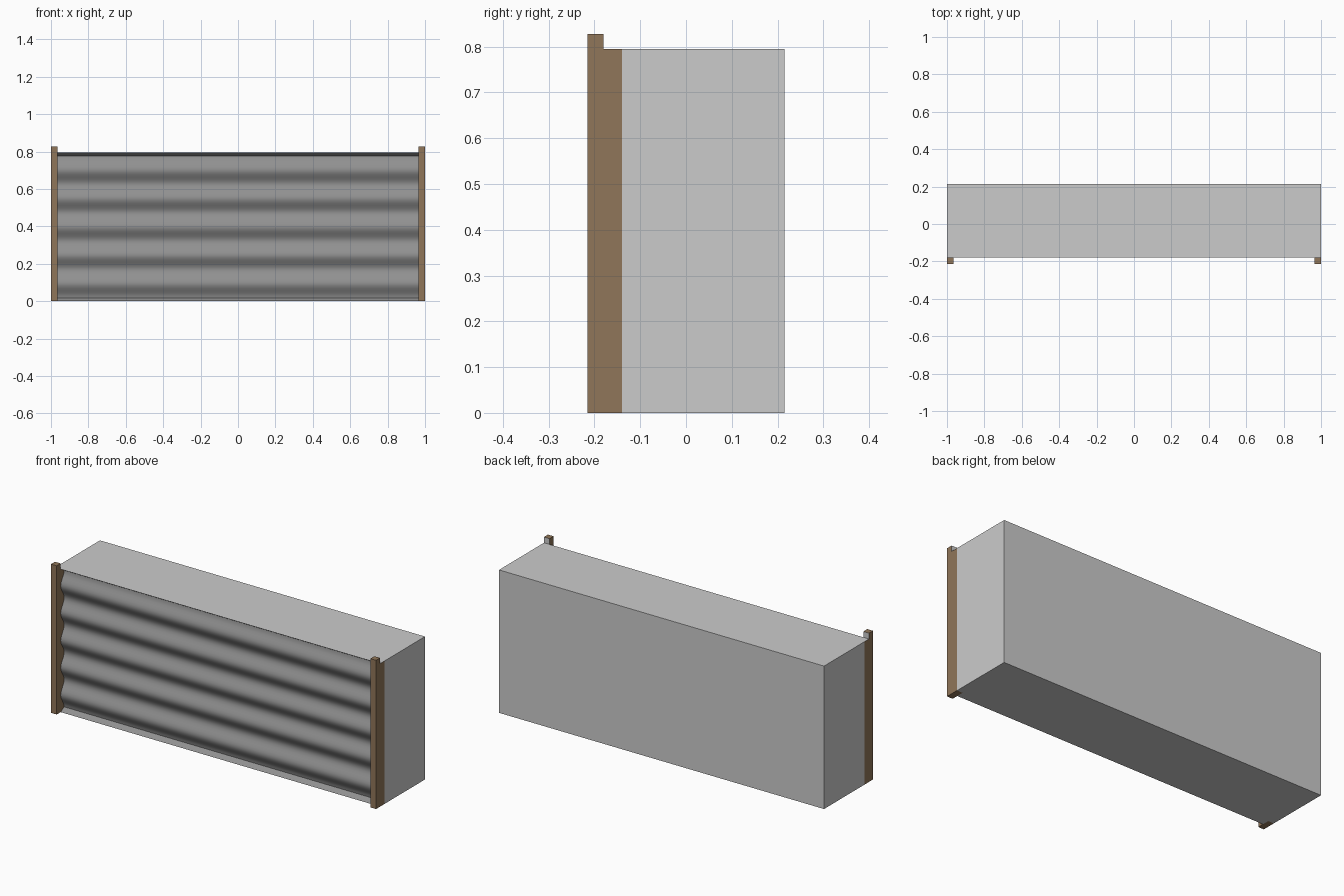
import bpy, bmesh, math

if "Cube" in bpy.data.objects:
    bpy.data.objects.remove(bpy.data.objects["Cube"])

W, H = 1.0, 0.795            # half width, wall height
BACK, SEAT = 0.215, -0.14    # rear of the fill, rear of the facing
FACE, FRONT = -0.18, -0.215  # front of the facing, front of the posts
POST_W, POST_H = 0.035, 0.827
LIP, WAVES, STEPS = 0.018, 5, 12


def material(name, colour):
    m = bpy.data.materials.new(name)
    m.diffuse_color = (*colour, 1)
    m.use_nodes = True
    m.node_tree.nodes["Principled BSDF"].inputs["Base Color"].default_value = m.diffuse_color
    return m


def extrude_x(name, profile, x0, x1):
    """Extrude a (y, z) profile from x0 to x1."""
    bm = bmesh.new()
    face = bm.faces.new([bm.verts.new((x0, y, z)) for y, z in profile])
    out = bmesh.ops.extrude_face_region(bm, geom=[face])["geom"]
    bmesh.ops.translate(bm, vec=(x1 - x0, 0, 0),
                        verts=[v for v in out if isinstance(v, bmesh.types.BMVert)])
    bmesh.ops.recalc_face_normals(bm, faces=bm.faces)
    mesh = bpy.data.meshes.new(name)
    bm.to_mesh(mesh)
    bm.free()
    obj = bpy.data.objects.new(name, mesh)
    bpy.context.collection.objects.link(obj)
    return obj


brown = material("post_brown", (0.28, 0.18, 0.10))
dark = material("facing_grey", (0.28, 0.28, 0.28))

# Fill block behind the facing
extrude_x("fill_block", [(SEAT, 0), (BACK, 0), (BACK, H), (SEAT, H)], -W, W)

# Corrugated facing with a thin lip at the top and bottom
n = WAVES * STEPS
wave = []
for i in range(n + 1):
    bulge = 0.5 - 0.5 * math.cos(2 * math.pi * i / STEPS)
    wave.append((-0.15 - 0.03 * bulge, LIP + (H - 2 * LIP) * i / n))
profile = [(SEAT, 0), (FACE, 0)] + wave + [(FACE, H), (SEAT, H)]
facing = extrude_x("corrugated_facing", profile, -W + POST_W, W - POST_W)
facing.data.materials.append(dark)
facing.data.materials.append(None)
for p in facing.data.polygons:
    if abs(p.normal.z) > 0.99:       # top and bottom stay plain grey
        p.material_index = 1
bpy.context.view_layer.objects.active = facing
facing.select_set(True)
bpy.ops.object.shade_smooth_by_angle(angle=math.radians(40))
facing.select_set(False)

# Stepped posts at both ends, with plain grey backs and ledges
post_profile = [(FRONT, 0), (SEAT, 0), (SEAT, H), (FACE, H),
                (FACE, POST_H), (FRONT, POST_H)]
for side, x0 in (("left", -W), ("right", W - POST_W)):
    post = extrude_x(side + "_post", post_profile, x0, x0 + POST_W)
    post.data.materials.append(brown)
    post.data.materials.append(None)
    for p in post.data.polygons:
        ledge = p.normal.z > 0.9 and p.center.z < POST_H - 0.01
        if p.normal.y > 0.9 or ledge:
            p.material_index = 1
